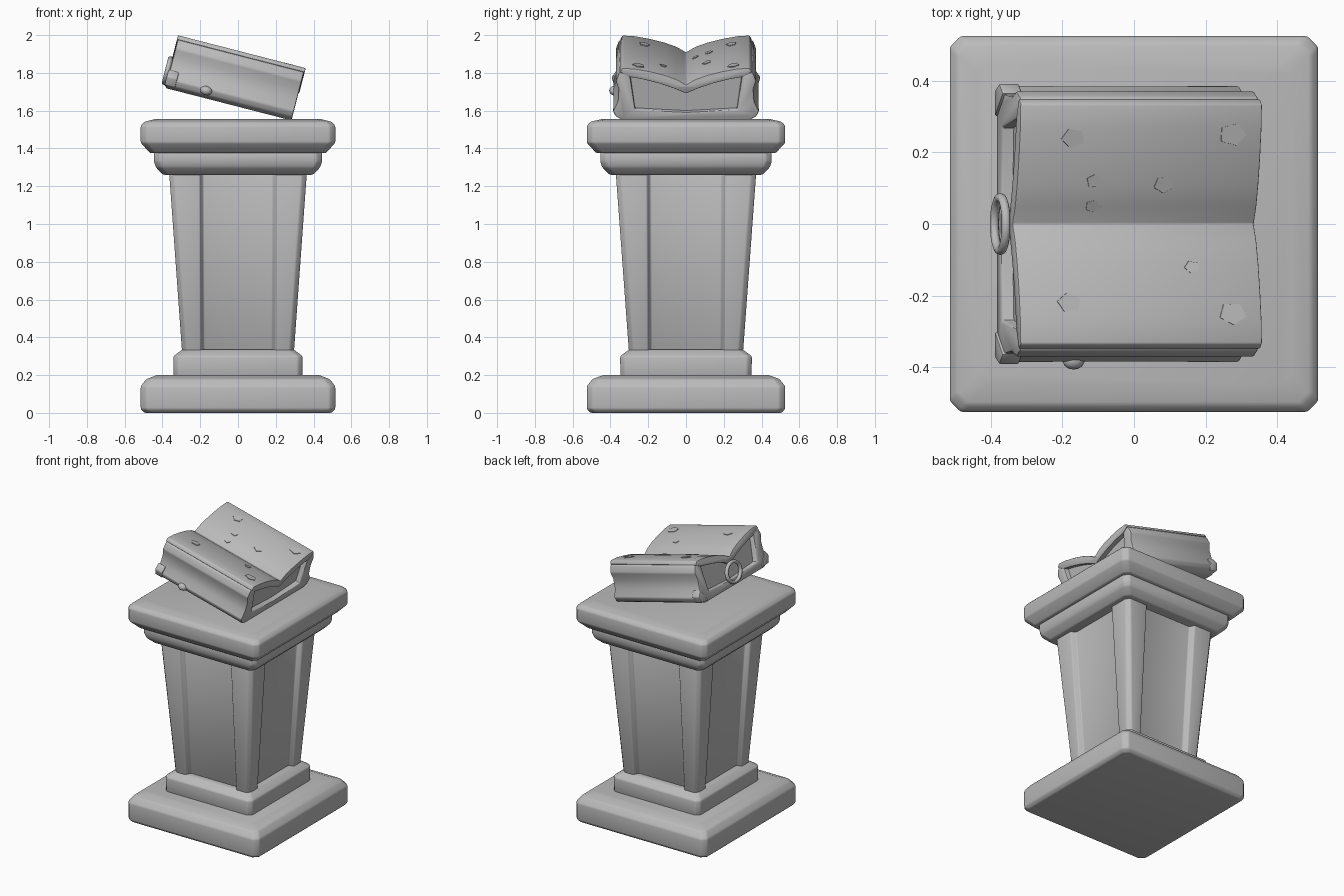
import bpy, bmesh, math
from mathutils import Matrix, Vector

if "Cube" in bpy.data.objects:
    bpy.data.objects.remove(bpy.data.objects["Cube"], do_unlink=True)

stone = bpy.data.materials.new("grey_stone")
stone.use_nodes = True
GREY = (0.5, 0.5, 0.5, 1)
stone.diffuse_color = GREY
stone.node_tree.nodes["Principled BSDF"].inputs["Base Color"].default_value = GREY


def finish(name, bm, matrix=Matrix(), bevel=0.0, angle=35):
    """Soften the hard edges, place the mesh and make an object of it."""
    bmesh.ops.recalc_face_normals(bm, faces=bm.faces[:])
    if bevel:
        hard = [e for e in bm.edges if e.is_manifold and e.calc_face_angle(0) > 0.4]
        bmesh.ops.bevel(bm, geom=hard, offset=bevel, segments=2, profile=0.5,
                        affect='EDGES', clamp_overlap=True)
    bm.transform(matrix)
    mesh = bpy.data.meshes.new(name)
    bm.to_mesh(mesh)
    bm.free()
    mesh.materials.append(stone)
    ob = bpy.data.objects.new(name, mesh)
    bpy.context.collection.objects.link(ob)
    bpy.ops.object.select_all(action='DESELECT')
    ob.select_set(True)
    bpy.context.view_layer.objects.active = ob
    bpy.ops.object.shade_smooth_by_angle(angle=math.radians(angle))
    return ob


def loft(rings):
    """Skin a list of equal-length rings and cap both ends."""
    bm = bmesh.new()
    rows = [[bm.verts.new(p) for p in ring] for ring in rings]
    n = len(rows[0])
    for low, high in zip(rows, rows[1:]):
        for i in range(n):
            j = (i + 1) % n
            bm.faces.new((low[i], low[j], high[j], high[i]))
    bm.faces.new(rows[0][::-1])
    bm.faces.new(rows[-1])
    return bm


def four_sides(points, z):
    """Repeat one side's outline around the square pedestal."""
    ring = []
    for k in range(4):
        for x, y in points:
            for _ in range(k):
                x, y = -y, x
            ring.append((x, y * 1.02, z))
    return ring


def slab(name, profile, chamfer):
    rings = [four_sides([(h, chamfer - h), (h, h - chamfer)], z) for h, z in profile]
    finish(name, loft(rings), bevel=0.008)


# Pedestal mouldings: (half width, height)
slab("base_slab", [(.495, 0), (.515, .02), (.515, .14), (.485, .18), (.43, .2)], .03)
slab("plinth", [(.34, .19), (.342, .3), (.295, .335)], .025)
slab("capital", [(.395, 1.26), (.435, 1.3), (.445, 1.33), (.445, 1.385)], .03)
slab("top_slab", [(.465, 1.375), (.515, 1.43), (.515, 1.52), (.495, 1.542),
                  (.44, 1.555)], .03)


# Tapered column with a sunken panel on each side
def column_ring(h, panel, z, depth=.035, slope=.008):
    c = h - .025
    return four_sides([(h, -c), (h, -panel - slope), (h - depth, -panel + slope),
                       (h - depth, panel - slope), (h, panel + slope), (h, c)], z)


finish("column", loft([column_ring(.296, .19, .32), column_ring(.365, .195, 1.28)]),
       bevel=.007)

# Open book, built level and then tilted down towards +x
LENGTH = .69
book = Matrix.Translation((-.385, 0, 1.72)) @ Matrix.Rotation(math.radians(14.4), 4, 'Y')


def extrude_half(name, half, x0, x1, bevel):
    """Mirror half of a cross-section and run it along the spine."""
    section = half + [(-y, z) for y, z in reversed(half) if y > 0]
    rings = [[(x, y, z) for y, z in section] for x in (x0, (x0 + x1) / 2, x1)]
    finish(name, loft(rings), book, bevel)


extrude_half("book_cover",
             [(0, 0), (.33, 0), (.37, .018), (.387, .05), (.362, .1), (.357, .17),
              (.372, .215), (.355, .26), (.325, .272), (.295, .24), (.27, .06),
              (0, .045)], 0, LENGTH, .008)

page_top = [(0, .195), (.05, .225), (.11, .247), (.19, .268), (.27, .283), (.335, .287)]
extrude_half("open_pages",
             page_top + [(.35, .265), (.3, .238), (.23, .225), (.15, .205),
                         (.07, .178), (0, .148)], -.004, LENGTH + .004, .005)
extrude_half("page_block",
             [(0, .17), (.1, .2), (.2, .225), (.3, .245), (.3, .03), (0, .03)],
             .035, LENGTH - .035, 0)


def page_height(y):
    y = abs(y)
    for (y0, z0), (y1, z1) in zip(page_top, page_top[1:]):
        if y <= y1:
            return z0 + (z1 - z0) * (y - y0) / (y1 - y0)
    return page_top[-1][1]


# Thin worn flakes lying on the pages: (along spine, across, size)
flakes = [(.61, .25, .04), (.61, -.25, .04), (.15, .24, .035), (.14, -.22, .035),
          (.22, .12, .025), (.22, .05, .022), (.42, .11, .03), (.5, -.12, .022)]
for i, (x, y, size) in enumerate(flakes):
    rings = []
    for lift in (-.004, .004):
        ring = []
        for k in range(5):
            a = math.tau * k / 5 + i
            px, py = x + size * math.cos(a), y + size * .8 * math.sin(a)
            ring.append((px, py, page_height(py) + lift))
        rings.append(ring)
    finish(f"page_flake_{i + 1}", loft(rings), book)

# Ring hanging on the raised end of the book
bm = bmesh.new()
R, TUBE, MAJOR, MINOR = .074, .013, 28, 8
grid = []
for i in range(MAJOR):
    a = math.tau * i / MAJOR
    row = []
    for j in range(MINOR):
        b = math.tau * j / MINOR
        r = R + TUBE * math.cos(b)
        row.append(bm.verts.new((TUBE * math.sin(b) - .012, r * math.cos(a),
                                 .092 + .9 * r * math.sin(a))))
    grid.append(row)
for i in range(MAJOR):
    for j in range(MINOR):
        i2, j2 = (i + 1) % MAJOR, (j + 1) % MINOR
        bm.faces.new((grid[i][j], grid[i2][j], grid[i2][j2], grid[i][j2]))
finish("end_ring", bm, book, angle=60)

# Small clasp knob on the front side
bm = bmesh.new()
bmesh.ops.create_uvsphere(bm, u_segments=14, v_segments=8, radius=.027)
finish("clasp_knob", bm, book @ Matrix.Translation((.213, -.38, .04))
       @ Matrix.Diagonal(Vector((1.2, 1, .9, 1))), angle=60)

# Folded cover corners at the raised end
for side, label in ((1, "back"), (-1, "front")):
    bm = loft([[(x, side * y, z) for y, z in ((.3, .01), (.375, .015), (.392, .06),
                                             (.365, .1))] for x in (-.008, .05)])
    finish(f"{label}_cover_corner", bm, book, .005)
